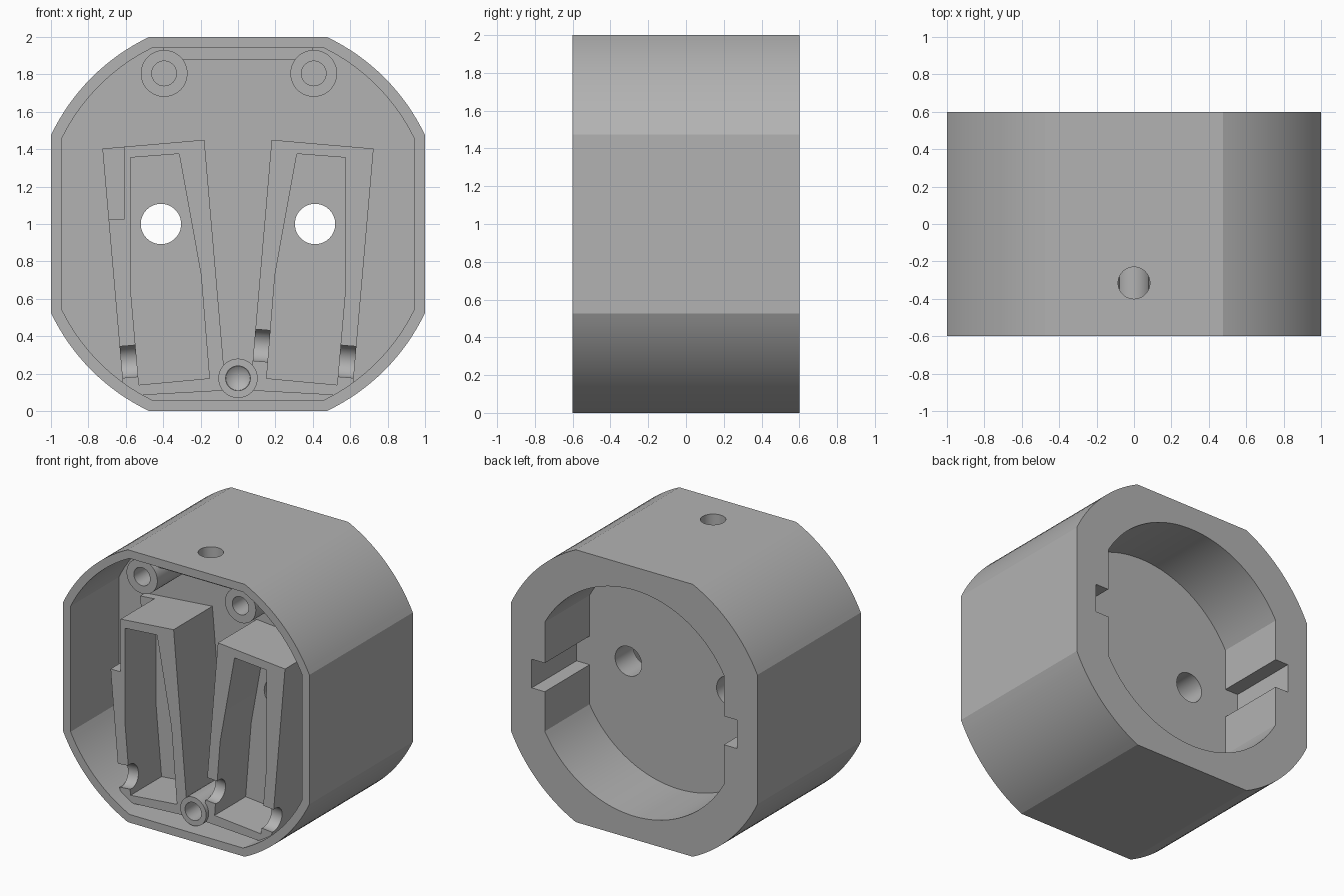
import bpy, bmesh, math
from mathutils import Matrix, Vector

cube = bpy.data.objects.get("Cube")
if cube:
    bpy.data.objects.remove(cube, do_unlink=True)

grey = bpy.data.materials.new("plain grey")
grey.use_nodes = True
colour = (0.45, 0.45, 0.45, 1)
grey.diffuse_color = colour
grey.node_tree.nodes["Principled BSDF"].inputs["Base Color"].default_value = colour


def prism(name, pts, y0, y1):
    """Extrude an (x, z) outline along y."""
    bm = bmesh.new()
    face = bm.faces.new([bm.verts.new((x, y0, z)) for x, z in pts])
    ext = bmesh.ops.extrude_face_region(bm, geom=[face])
    moved = [v for v in ext["geom"] if isinstance(v, bmesh.types.BMVert)]
    bmesh.ops.translate(bm, verts=moved, vec=(0, y1 - y0, 0))
    bmesh.ops.recalc_face_normals(bm, faces=bm.faces)
    mesh = bpy.data.meshes.new(name)
    bm.to_mesh(mesh)
    bm.free()
    mesh.materials.append(grey)
    obj = bpy.data.objects.new(name, mesh)
    bpy.context.collection.objects.link(obj)
    return obj


def rod(name, start, end, r1, r2=None):
    """Cylinder or cone between two points."""
    a, b = Vector(start), Vector(end)
    bm = bmesh.new()
    rot = (b - a).to_track_quat("Z", "Y").to_matrix().to_4x4()
    bmesh.ops.create_cone(bm, cap_ends=True, segments=48, radius1=r1,
                          radius2=r1 if r2 is None else r2, depth=(b - a).length,
                          matrix=Matrix.Translation((a + b) / 2) @ rot)
    mesh = bpy.data.meshes.new(name)
    bm.to_mesh(mesh)
    bm.free()
    mesh.materials.append(grey)
    obj = bpy.data.objects.new(name, mesh)
    bpy.context.collection.objects.link(obj)
    return obj


def box(name, x0, x1, y0, y1, z0, z1):
    return prism(name, [(x0, z0), (x1, z0), (x1, z1), (x0, z1)], y0, y1)


def combine(obj, tool, op="DIFFERENCE"):
    """Apply a boolean and discard the tool."""
    mod = obj.modifiers.new("bool", "BOOLEAN")
    mod.object, mod.operation, mod.solver = tool, op, "EXACT"
    graph = bpy.context.evaluated_depsgraph_get()
    mesh = bpy.data.meshes.new_from_object(obj.evaluated_get(graph))
    obj.modifiers.clear()
    obj.data = mesh
    bpy.data.objects.remove(tool, do_unlink=True)


def flat_circle(r, fx, fz, n=16):
    """Circle about (0, 1) cut flat at |x| = fx and |z - 1| = fz."""
    a0 = math.acos(min(1, fx / r))
    a1 = math.asin(min(1, fz / r))
    quarter = [a0 + (a1 - a0) * i / n for i in range(n + 1)]
    angles = quarter + [math.pi - a for a in reversed(quarter)]
    angles += [a + math.pi for a in angles]
    pts = []
    for a in angles:
        p = (r * math.cos(a), 1 + r * math.sin(a))
        if not pts or math.dist(p, pts[-1]) > 1e-4:
            pts.append(p)
    return pts


FRONT, BACK, FLOOR = -0.6, 0.6, -0.04

# Outer shell with front cavity and round rear recess
body = prism("housing_body", flat_circle(1.107, 1, 1), FRONT, BACK)
combine(body, prism("cut", flat_circle(1.047, 0.94, 0.94), FRONT - 0.1, FLOOR))
combine(body, prism("cut", flat_circle(0.83, 0.727, 0.83, 24), 0.08, BACK + 0.1))

# Side grooves in the recess
for s in (-1, 1):
    x0, x1 = sorted((s * 0.6, s * 0.833))
    combine(body, box("cut", x0, x1, 0.08, BACK + 0.1, 0.89, 1.1))

# Ledge under the top wall, with the cable hole through both
combine(body, box("ledge", -0.4, 0.4, -0.5, 0, 1.88, 1.97), "UNION")
combine(body, rod("cut", (0, -0.315, 1.7), (0, -0.315, 2.1), 0.085))

# Tilted pin housings, given for the +x side and mirrored
outer = [(0.18, 1.45), (0.725, 1.403), (0.61, 0.08), (0.065, 0.11)]
inner = [(0.315, 1.375), (0.575, 1.355), (0.575, 0.66),
         (0.53, 0.14), (0.153, 0.175), (0.198, 0.73)]
tilt = 0.087
parts = [body]
for s, name in ((-1, "right_pin_housing"), (1, "left_pin_housing")):
    h = prism(name, [(s * x, z) for x, z in outer], -0.49, FLOOR + 0.03)
    combine(h, prism("clip", flat_circle(1.06, 0.95, 0.95), -0.7, 0.2), "INTERSECT")
    combine(h, prism("cut", [(s * x, z) for x, z in inner], -0.7, -0.13))
    # Round wire notches across the walls
    notches = [(0.58, 0.265)] + ([(0.125, 0.35)] if s > 0 else [])
    for x, z in notches:
        d = Vector((0.07, 0, -0.07 * tilt))
        c = Vector((x, -0.47, z))
        a, b = c - d, c + d
        a.x, b.x = a.x * s, b.x * s
        combine(h, rod("cut", a, b, 0.087))
    if s < 0:
        combine(h, box("cut", -0.9, -0.61, -0.7, -0.1, 1.025, 1.6))
    combine(h, rod("cut", (0, -0.7, 0.175), (0, -0.2, 0.175), 0.066))
    parts.append(h)

# Pin holes through floor and housings
for s in (-1, 1):
    for p in parts:
        combine(p, rod("cut", (s * 0.412, -0.3, 1), (s * 0.412, 0.3, 1), 0.108))

# Screw bosses
for name, x, z, r, y in (("upper_right_boss", -0.395, 1.805, 0.125, -0.55),
                         ("upper_left_boss", 0.405, 1.805, 0.125, -0.55),
                         ("lower_boss", 0, 0.175, 0.105, -0.52)):
    boss = rod(name, (x, y, z), (x, FLOOR + 0.03, z), r)
    combine(boss, rod("cut", (x, y - 0.1, z), (x, -0.2, z), 0.066))
    if x == 0:
        combine(boss, rod("cut", (x, -0.201, z), (x, -0.15, z), 0.066, 0))
    else:
        combine(body, rod("cut", (x, y - 0.1, z), (x, -0.2, z), 0.066))
    parts.append(boss)

# Smooth curves, sharp corners
bpy.ops.object.select_all(action="DESELECT")
for p in parts:
    p.select_set(True)
bpy.context.view_layer.objects.active = body
bpy.ops.object.shade_smooth_by_angle(angle=math.radians(20))
